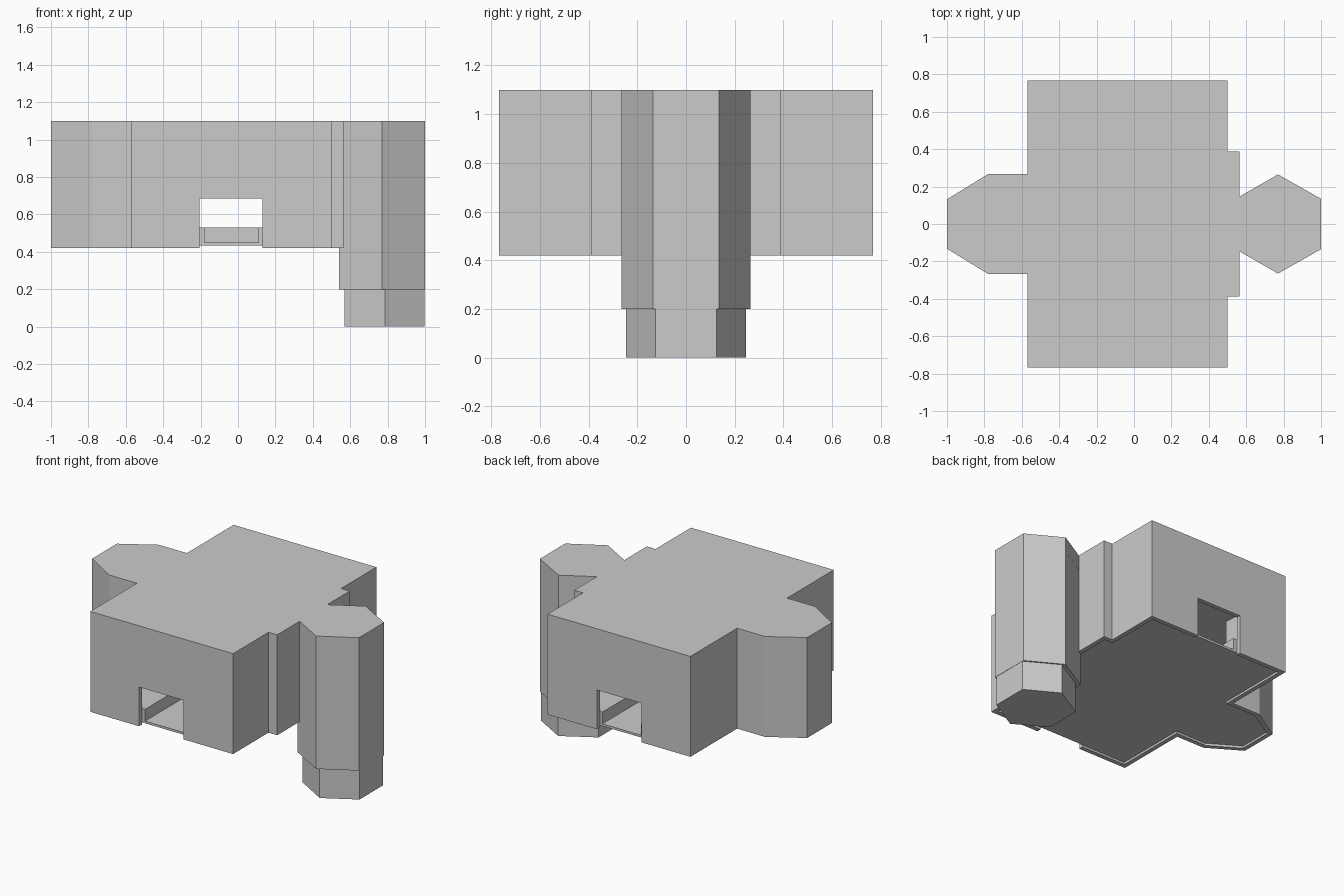
import bpy, bmesh

if "Cube" in bpy.data.objects:
    bpy.data.objects.remove(bpy.data.objects["Cube"])

WALL = 0.03
FLOOR_Z, EAVE_Z, ROOF_Z = 0.42, 1.0, 1.1


def mirrored(half):
    """Close a plan outline given its +y half, listed from left to right."""
    return half + [(x, -y) for x, y in reversed(half)]


def prism(name, outline, z0, z1, inset=0.0, ring=False):
    """Extrude a plan outline; optionally shrink it, or keep only the wall ring."""
    bm = bmesh.new()
    face = bm.faces.new([bm.verts.new((x, y, z0)) for x, y in outline])
    bm.normal_update()
    faces = [face]
    if inset:
        rim = bmesh.ops.inset_region(bm, faces=[face], thickness=inset, use_boundary=True,
                                     use_even_offset=True)["faces"]
        drop = [face] if ring else rim
        faces = list(rim) if ring else [face]
        bmesh.ops.delete(bm, geom=drop, context='FACES')
    made = bmesh.ops.extrude_face_region(bm, geom=faces, use_keep_orig=True)["geom"]
    bmesh.ops.translate(bm, vec=(0, 0, z1 - z0),
                        verts=[g for g in made if isinstance(g, bmesh.types.BMVert)])
    bmesh.ops.recalc_face_normals(bm, faces=bm.faces)
    mesh = bpy.data.meshes.new(name)
    bm.to_mesh(mesh)
    bm.free()
    obj = bpy.data.objects.new(name, mesh)
    bpy.context.collection.objects.link(obj)
    return obj


def cut_box(target, x0, x1, y0, y1, z0, z1):
    """Subtract a box from the target and discard the cutter."""
    cutter = prism("cutter", [(x0, y0), (x1, y0), (x1, y1), (x0, y1)], z0, z1)
    cutter.hide_render = True
    mod = target.modifiers.new("cut", 'BOOLEAN')
    mod.operation, mod.solver, mod.object = 'DIFFERENCE', 'EXACT', cutter
    bpy.context.view_layer.objects.active = target
    bpy.ops.object.modifier_apply(modifier=mod.name)
    bpy.data.objects.remove(cutter)


# plan outlines: hall with a chamfered bay on the left and a shallow step right
hall_half = [(-1.0, 0.132), (-0.78, 0.267), (-0.57, 0.267), (-0.57, 0.767),
             (0.5, 0.767), (0.5, 0.388), (0.565, 0.388)]
tower_half = [(0.54, 0.132), (0.77, 0.265), (1.0, 0.135)]
hall = mirrored(hall_half)

# hollow walls with a doorway front and back
walls = prism("hall_walls", hall, FLOOR_Z, EAVE_Z, WALL, ring=True)

# thick floor set slightly above the wall bottoms, with a sunken entry each side
floor = prism("hall_floor", hall, FLOOR_Z + 0.015, 0.53, WALL)

for side in (-1, 1):
    near, far = sorted((side * 0.6, side * 0.9))
    cut_box(walls, -0.205, 0.13, near, far, 0.3, 0.685)
    near, far = sorted((side * 0.3, side * 0.9))
    cut_box(floor, -0.18, 0.11, near, far, 0.45, 0.7)

# roof slab covering hall and tower
prism("roof_slab", mirrored(hall_half + [(0.565, 0.147)] + tower_half[1:]),
      EAVE_Z, ROOF_Z)

# hexagonal tower and its slightly narrower foot
prism("tower_shaft", mirrored(tower_half), 0.2, EAVE_Z)
prism("tower_foot", mirrored([(0.57, 0.122), (0.785, 0.247), (0.998, 0.125)]), 0.0, 0.2)
